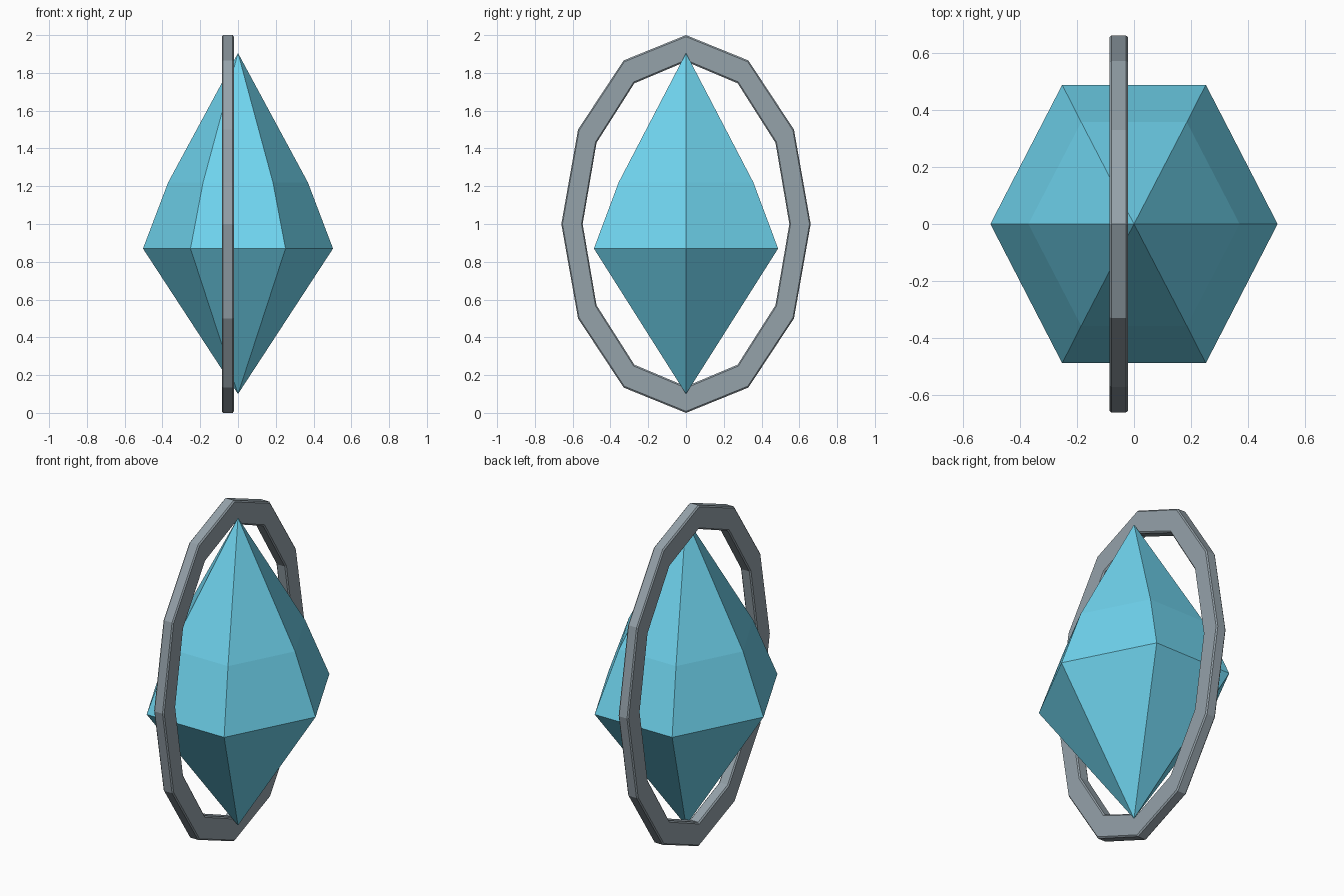
import bpy, bmesh
from math import cos, sin, pi

if "Cube" in bpy.data.objects:
    bpy.data.objects.remove(bpy.data.objects["Cube"])


def make_object(name, bm, colour):
    bmesh.ops.recalc_face_normals(bm, faces=bm.faces)
    mesh = bpy.data.meshes.new(name)
    bm.to_mesh(mesh)
    bm.free()
    mat = bpy.data.materials.new(name + "_colour")
    mat.diffuse_color = colour
    mat.use_nodes = True
    mat.node_tree.nodes["Principled BSDF"].inputs["Base Color"].default_value = mat.diffuse_color
    mesh.materials.append(mat)
    obj = bpy.data.objects.new(name, mesh)
    bpy.context.collection.objects.link(obj)
    return obj


def bridge(bm, a, b):
    n = len(a)
    for i in range(n):
        j = (i + 1) % n
        bm.faces.new((a[i], a[j], b[j], b[i]))


# Crystal: two six-sided rings between a top and a bottom point
bm = bmesh.new()
bottom = bm.verts.new((0, 0, 0.10))
top = bm.verts.new((0, 0, 1.905))
rings = []
for rx, ry, z in ((0.503, 0.563, 0.87), (0.37, 0.412, 1.22)):
    rings.append([bm.verts.new((rx * cos(i * pi / 3), ry * sin(i * pi / 3), z))
                  for i in range(6)])
bridge(bm, *rings)
for i in range(6):
    j = (i + 1) % 6
    bm.faces.new((bottom, rings[0][j], rings[0][i]))
    bm.faces.new((top, rings[1][i], rings[1][j]))
make_object("crystal", bm, (0.16, 0.66, 0.86, 1))

# Frame: flat twelve-sided oval ring standing around the crystal
bm = bmesh.new()
loops = []
for x, ry, rz in ((-0.086, 0.66, 1.0), (-0.021, 0.66, 1.0),
                  (-0.021, 0.547, 0.86), (-0.086, 0.547, 0.86)):
    loops.append([bm.verts.new((x, ry * sin(i * pi / 6), 1 + rz * cos(i * pi / 6)))
                  for i in range(12)])
for k in range(4):
    bridge(bm, loops[k], loops[(k + 1) % 4])
frame = make_object("oval_frame", bm, (0.30, 0.36, 0.40, 1))
bevel = frame.modifiers.new("edge_bevel", 'BEVEL')
bevel.width = 0.007
bevel.segments = 1
bevel.limit_method = 'ANGLE'
bevel.angle_limit = pi / 3
